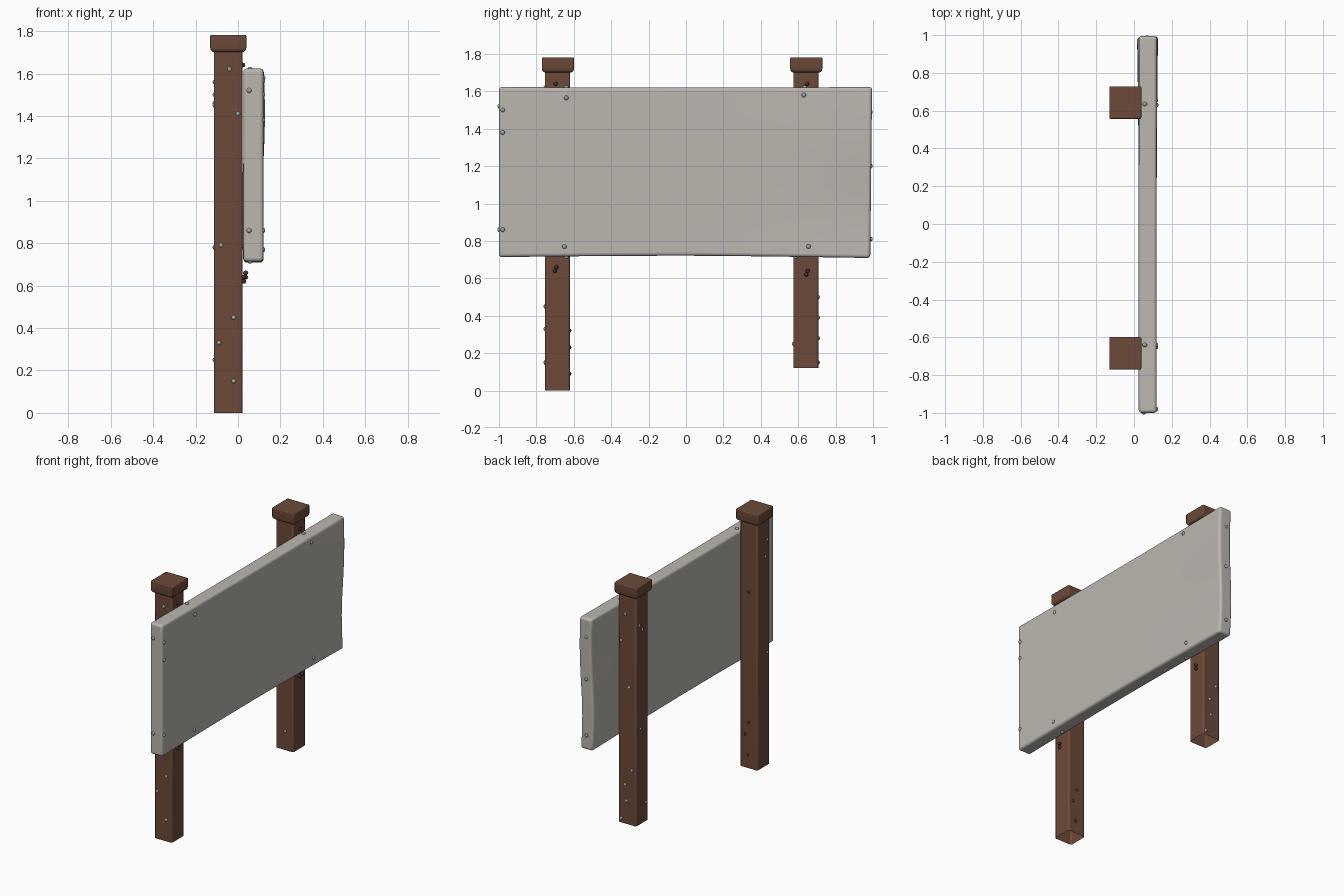
import bpy, bmesh, math
from mathutils import Vector

default = bpy.data.objects.get("Cube")
if default:
    bpy.data.objects.remove(default)


def material(name, rgb):
    m = bpy.data.materials.new(name)
    m.use_nodes = True
    m.diffuse_color = (*rgb, 1)
    m.node_tree.nodes["Principled BSDF"].inputs["Base Color"].default_value = (*rgb, 1)
    return m


BROWN = material("brown wood", (0.15, 0.068, 0.042))
PALE = material("pale board", (0.50, 0.47, 0.43))
STEEL = material("grey steel", (0.36, 0.38, 0.38))
RUST = material("dark rust", (0.07, 0.03, 0.02))


def finish(name, bm, mat, bevel=0, segments=3, angle=40):
    mesh = bpy.data.meshes.new(name)
    bm.to_mesh(mesh)
    bm.free()
    obj = bpy.data.objects.new(name, mesh)
    bpy.context.collection.objects.link(obj)
    mesh.materials.append(mat)
    if bevel:
        mod = obj.modifiers.new("Bevel", 'BEVEL')
        mod.width, mod.segments = bevel, segments
        mod.limit_method, mod.angle_limit = 'ANGLE', math.radians(50)
    bpy.ops.object.select_all(action='DESELECT')
    obj.select_set(True)
    bpy.context.view_layer.objects.active = obj
    bpy.ops.object.shade_smooth_by_angle(angle=math.radians(angle))
    return obj


def box(lo, hi):
    bm = bmesh.new()
    bmesh.ops.create_cube(bm, size=1)
    lo, hi = Vector(lo), Vector(hi)
    for v in bm.verts:
        v.co = (lo + hi) / 2 + v.co * (hi - lo)
    return bm


# Posts: hollow, open at the bottom, with rounded caps
PX, HALF = -0.046, 0.067
POSTS = {"right": (-0.687, 0.0), "left": (0.641, 0.12)}
for side, (py, foot) in POSTS.items():
    bm = box((PX - HALF, py - HALF, foot), (PX + HALF, py + HALF, 1.72))
    bm.faces.ensure_lookup_table()
    bottom = min(bm.faces, key=lambda f: f.calc_center_median().z)
    bmesh.ops.delete(bm, geom=[bottom], context='FACES_ONLY')
    finish(f"{side}_post", bm, BROWN, 0.01, 2)
    cap_y = py + 0.002
    bm = box((PX - 0.085, cap_y - 0.086, 1.70), (PX + 0.085, cap_y + 0.086, 1.782))
    low = [e for e in bm.edges if all(v.co.z < 1.71 for v in e.verts)]
    bmesh.ops.bevel(bm, geom=low, offset=0.02, segments=3, profile=0.5, affect='EDGES')
    finish(f"{side}_post_cap", bm, BROWN, 0.006, 2)


# Board: slightly warped slab
def warp(y, z):
    t = (z - 0.71) / 0.91
    twist = max(y, 0) ** 2
    return -0.009 * twist * math.sin(math.tau * (t - 0.02)) * (1 if t < 0.5 else 0.8)


bm = box((0.025, -1, 0.715), (0.12, 0.995, 1.623))
for axis, start, stop, count in (((0, 1, 0), -1, 1, 20), ((0, 0, 1), 0.715, 1.623, 12)):
    for i in range(1, count):
        at = Vector(axis) * (start + (stop - start) * i / count)
        bmesh.ops.bisect_plane(bm, geom=bm.verts[:] + bm.edges[:] + bm.faces[:],
                               plane_co=at, plane_no=axis)
for v in bm.verts:
    x, y, z = v.co
    low = (1.623 - z) / 0.908
    v.co.x += warp(y, z)
    v.co.z += low * (0.006 * math.cos(y * 1.8) - 0.005 * max(y, 0)) - 0.004 * (1 - low) * math.cos(y * 1.6)
    v.co.y -= 0.01 * low * max(y, 0)
finish("sign_board", bm, PALE, 0.016, 4)


# Fasteners: domed heads seated on a face
def studs(name, normal, points, mat, radius=0.012, height=0.7):
    bm = bmesh.new()
    n = Vector(normal)
    for p in points:
        made = bmesh.ops.create_uvsphere(bm, u_segments=10, v_segments=6, radius=radius)
        for v in made["verts"]:
            along = n * v.co.dot(n)
            v.co = Vector(p) + v.co - along * (1 - height)
    finish(name, bm, mat, angle=60)


face = [(-0.98, 1.50), (-0.98, 1.38), (-0.98, 0.86), (-0.64, 1.565),
        (0.63, 1.58), (-0.65, 0.77), (0.655, 0.77)]
studs("board_face_screws", (1, 0, 0), [(0.12 + warp(y, z), y, z) for y, z in face], STEEL)
studs("board_right_end_screws", (0, 1, 0), [(0.052, -1, z) for z in (1.52, 0.86)], STEEL)
studs("board_left_end_screws", (0, 1, 0), [(0.07, 0.99, z) for z in (1.49, 1.20, 0.81)], STEEL)
studs("board_top_screws", (0, 0, 1), [(0.057, y, 1.623) for y in (-0.64, 0.635)], STEEL)
studs("board_bottom_screws", (0, 0, 1), [(0.057, y, 0.712) for y in (-0.64, 0.585)], STEEL)

# Post screws on the outer faces
RY, LY = POSTS["right"][0], POSTS["left"][0]
front = [(-0.04, 1.62), (0.0, 1.41), (-0.08, 0.79), (-0.02, 0.45), (-0.09, 0.33), (-0.02, 0.15)]
studs("right_post_front_screws", (0, 1, 0), [(x, RY - HALF, z) for x, z in front], STEEL, 0.011)
back = [(-0.03, 1.57), (0.0, 1.38), (-0.06, 1.07), (-0.08, 0.50),
        (-0.03, 0.39), (-0.04, 0.28), (0.0, 0.15)]
studs("left_post_back_screws", (0, 1, 0), [(x, LY + HALF, z) for x, z in back], STEEL, 0.011)
studs("left_post_front_screws", (0, 1, 0), [(-0.04, LY - HALF, z) for z in (0.25, 1.25)], STEEL, 0.011)
studs("left_post_side_screws", (1, 0, 0),
      [(PX - HALF, LY + d, z) for d, z in ((0.03, 1.50), (0, 1.46), (0.02, 0.78), (-0.04, 0.25))], STEEL, 0.01)
studs("right_post_side_screws", (1, 0, 0),
      [(PX - HALF, RY + d, z) for d, z in ((-0.04, 1.56), (-0.02, 1.45), (-0.04, 0.78))], STEEL, 0.01)

# Rusted nail heads
studs("right_post_rusted_nails", (0, 1, 0),
      [(PX + d, RY + HALF, z) for d, z in ((0, 0.32), (0.03, 0.23), (0.01, 0.09), (0, 1.22))], RUST, 0.01)
for side, y, shift in (("right", -0.697, 0.02), ("left", 0.647, 0)):
    studs(f"{side}_post_rusted_bolts", (1, 0, 0),
          [(0.026, y - 0.004, 0.62 + shift), (0.036, y + 0.004, 0.64 + shift), (0.022, y, 1.64)],
          RUST, 0.011, 1.2)
